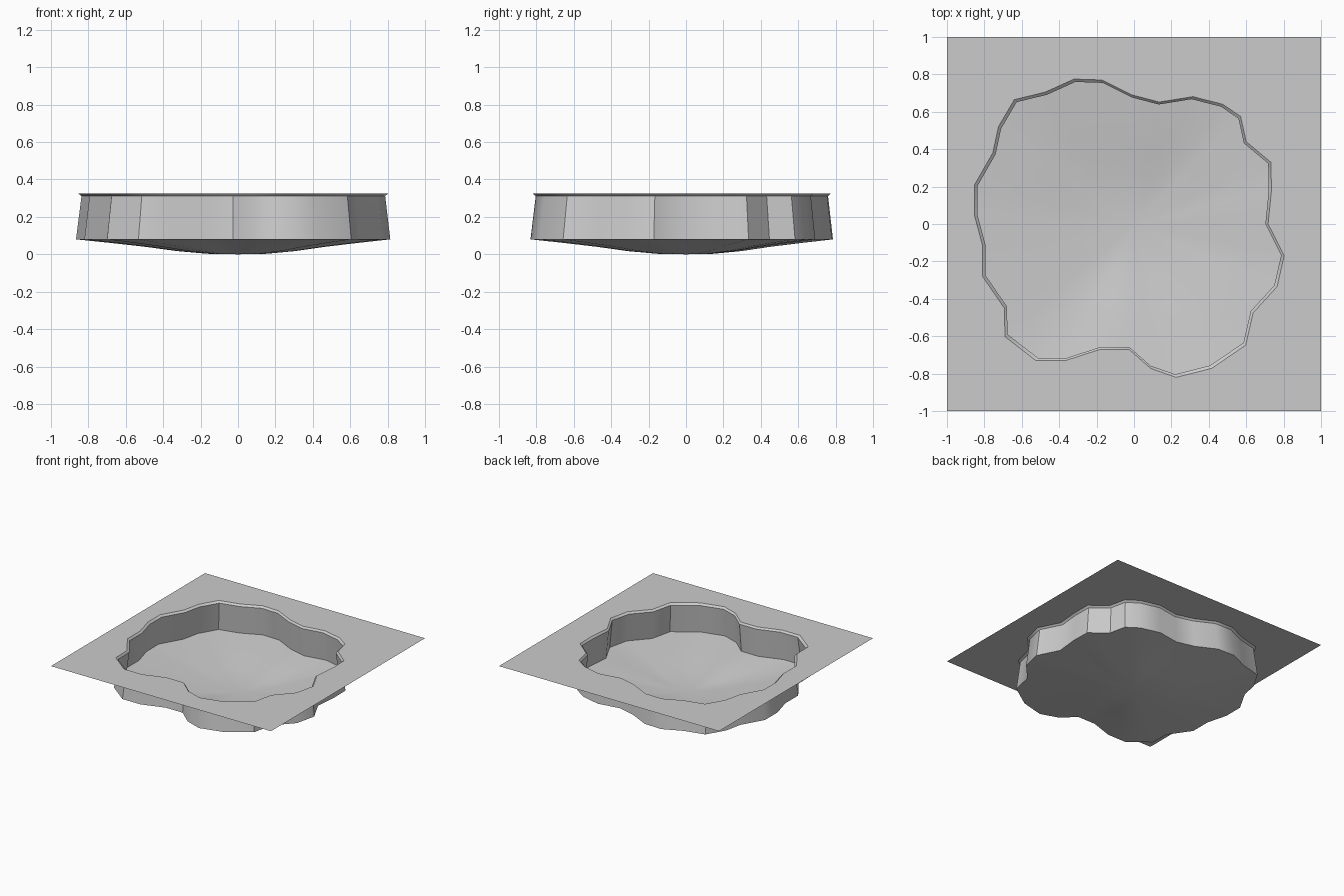
import bpy, bmesh, math

if "Cube" in bpy.data.objects:
    bpy.data.objects.remove(bpy.data.objects["Cube"])

# Irregular shoreline of the basin, clockwise seen from above
SHORE = [(-0.32, 0.775), (-0.17, 0.77), (-0.01, 0.69), (0.135, 0.652), (0.315, 0.681),
         (0.475, 0.64), (0.57, 0.575), (0.60, 0.44), (0.732, 0.33), (0.735, 0.18),
         (0.717, 0.0), (0.803, -0.17), (0.765, -0.335), (0.637, -0.475), (0.597, -0.648),
         (0.415, -0.772), (0.225, -0.82), (0.09, -0.773), (-0.027, -0.67), (-0.18, -0.67),
         (-0.365, -0.73), (-0.525, -0.73), (-0.69, -0.602), (-0.693, -0.45), (-0.81, -0.28),
         (-0.81, -0.115), (-0.854, 0.05), (-0.854, 0.207), (-0.755, 0.38), (-0.725, 0.52),
         (-0.64, 0.665), (-0.475, 0.705)]
TOP = 0.325
FLOOR_EDGE = (1.014, 0.08)


def ring(bm, scale, z):
    return [bm.verts.new((x * scale, y * scale, z)) for x, y in SHORE]


def strip(bm, outer, inner):
    n = len(outer)
    for i in range(n):
        j = (i + 1) % n
        bm.faces.new((outer[i], outer[j], inner[j], inner[i]))


def finish(bm, name, smooth=True):
    # These surfaces all face up or toward the inside of the basin
    mesh = bpy.data.meshes.new(name)
    bm.to_mesh(mesh)
    bm.free()
    ob = bpy.data.objects.new(name, mesh)
    bpy.context.collection.objects.link(ob)
    if smooth:
        bpy.ops.object.select_all(action='DESELECT')
        ob.select_set(True)
        bpy.context.view_layer.objects.active = ob
        bpy.ops.object.shade_smooth_by_angle(angle=math.radians(35))
    return ob


# Flat ground sheet with the basin opening cut out
bm = bmesh.new()
square = [bm.verts.new((x, y, TOP)) for x, y in ((-1, -1), (1, -1), (1, 1), (-1, 1))]
for loop in (square, ring(bm, 1.0, TOP)):
    for i in range(len(loop)):
        bm.edges.new((loop[i - 1], loop[i]))
bmesh.ops.triangle_fill(bm, use_beauty=True, edges=bm.edges[:], normal=(0, 0, 1))
for f in bm.faces:
    f.normal_update()
    if f.normal.z < 0:
        f.normal_flip()
finish(bm, "ground_sheet", smooth=False)

# Bevelled lip and undercut wall
bm = bmesh.new()
rings = [ring(bm, s, z) for s, z in ((1.0, TOP), (0.98, 0.311), FLOOR_EDGE)]
for a, b in zip(rings, rings[1:]):
    strip(bm, a, b)
for f in bm.faces:
    f.normal_update()
c = bm.faces[:] if bm.faces.ensure_lookup_table() is None else []
if c[0].normal.z < 0:
    bmesh.ops.reverse_faces(bm, faces=c)
finish(bm, "basin_wall")

# Shallow bowl floor
bm = bmesh.new()
rings = [ring(bm, s, z) for s, z in (FLOOR_EDGE, (0.80, 0.061), (0.58, 0.040),
                                     (0.38, 0.017), (0.19, 0.003))]
for a, b in zip(rings, rings[1:]):
    strip(bm, a, b)
centre = bm.verts.new((0, 0, 0))
last = rings[-1]
for i in range(len(last)):
    bm.faces.new((last[i - 1], last[i], centre))
for f in bm.faces:
    f.normal_update()
    if f.normal.z < 0:
        f.normal_flip()
finish(bm, "basin_floor")
